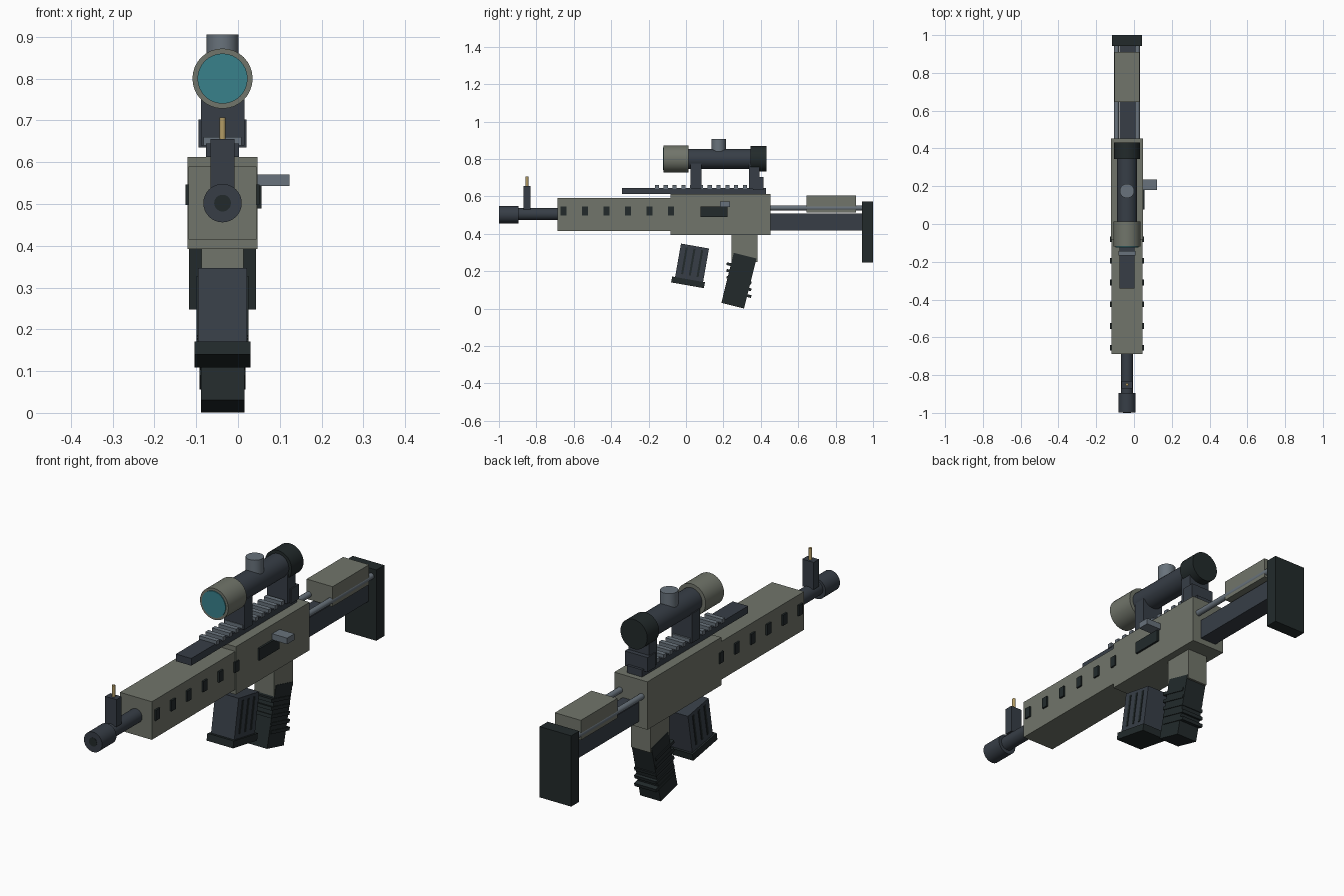
import bpy, bmesh
from math import radians, sin, cos
from mathutils import Matrix, Vector

if "Cube" in bpy.data.objects:
    bpy.data.objects.remove(bpy.data.objects["Cube"])

CX = -0.037  # x of the rifle's centre plane


def mat(name, rgb):
    m = bpy.data.materials.new(name)
    m.diffuse_color = (*rgb, 1)
    m.use_nodes = True
    m.node_tree.nodes["Principled BSDF"].inputs["Base Color"].default_value = m.diffuse_color
    return m


OLIVE = mat("olive", (0.165, 0.178, 0.145))
STEEL = mat("blued_steel", (0.038, 0.048, 0.062))
BLACK = mat("black_polymer", (0.016, 0.023, 0.024))
METAL = mat("bare_metal", (0.14, 0.17, 0.20))
GLASS = mat("teal_glass", (0.04, 0.22, 0.26))
BRASS = mat("brass", (0.45, 0.33, 0.13))


def finish(name, bm, material, smooth=False):
    mesh = bpy.data.meshes.new(name)
    bm.to_mesh(mesh)
    bm.free()
    mesh.materials.append(material)
    ob = bpy.data.objects.new(name, mesh)
    bpy.context.collection.objects.link(ob)
    if smooth:
        bpy.ops.object.select_all(action='DESELECT')
        bpy.context.view_layer.objects.active = ob
        ob.select_set(True)
        bpy.ops.object.shade_smooth_by_angle(angle=radians(40))
    return ob


def block(name, size, loc, material, tilt=0):
    """Box of a given size centred at loc, tilted about x (degrees)."""
    bm = bmesh.new()
    m = (Matrix.Translation(loc) @ Matrix.Rotation(radians(tilt), 4, 'X')
         @ Matrix.Diagonal((*size, 1)))
    bmesh.ops.create_cube(bm, size=1, matrix=m)
    return finish(name, bm, material)


def box(name, width, y, z, material):
    """Box centred on the rifle plane, from y and z ranges."""
    return block(name, (width, y[1] - y[0], z[1] - z[0]),
                 (CX, sum(y) / 2, sum(z) / 2), material)


def rod(name, r, a, b, material, sides=32):
    """Cylinder of radius r from point a to point b."""
    a, b = Vector(a), Vector(b)
    d = b - a
    bm = bmesh.new()
    m = Matrix.Translation((a + b) / 2) @ d.to_track_quat('Z', 'Y').to_matrix().to_4x4()
    bmesh.ops.create_cone(bm, cap_ends=True, segments=sides, radius1=r,
                          radius2=r, depth=d.length, matrix=m)
    return finish(name, bm, material, smooth=True)


def tube(name, r, y, z, material):
    return rod(name, r, (CX, y[0], z), (CX, y[1], z), material)


# Barrel, muzzle and front sight
tube("muzzle", 0.046, (-0.999, -0.895), 0.502, STEEL)
tube("muzzle_bore", 0.02, (-1.0, -0.98), 0.502, BLACK)
tube("barrel", 0.032, (-0.90, -0.68), 0.505, STEEL)
box("front_sight_base", 0.058, (-0.87, -0.832), (0.53, 0.655), STEEL)
rod("front_sight_post", 0.0075, (CX, -0.85, 0.65), (CX, -0.85, 0.707), BRASS, 12)

# Handguard with vent slots
box("handguard", 0.162, (-0.688, -0.07), (0.415, 0.59), OLIVE)
for i in range(6):
    y = -0.655 + i * 0.115
    box(f"handguard_vent_{i + 1}", 0.178, (y - 0.015, y + 0.015), (0.497, 0.546), BLACK)

# Receiver, ejection port and charging handle
box("receiver", 0.168, (-0.083, 0.453), (0.392, 0.612), OLIVE)
block("ejection_port", (0.03, 0.145, 0.055), (0.041, 0.15, 0.517), BLACK)
block("charging_handle", (0.09, 0.054, 0.028), (0.078, 0.208, 0.557), METAL)

# Top rail and its teeth
box("top_rail", 0.078, (-0.342, 0.427), (0.612, 0.645), STEEL)
for i in range(11):
    y = -0.155 + i * 0.047
    box(f"rail_tooth_{i + 1}", 0.09, (y - 0.011, y + 0.011), (0.64, 0.66), METAL)

# Scope and mounts
for name, y in (("front", 0.054), ("rear", 0.365)):
    box(f"scope_mount_{name}", 0.104, (y - 0.029, y + 0.029), (0.64, 0.775), STEEL)
box("rear_sight_block", 0.115, (0.357, 0.415), (0.635, 0.702), STEEL)
tube("scope_tube", 0.054, (0.0, 0.36), 0.80, STEEL)
tube("scope_objective", 0.072, (-0.12, 0.013), 0.80, OLIVE)
tube("scope_lens", 0.06, (-0.124, -0.10), 0.80, GLASS)
tube("scope_eyepiece", 0.068, (0.345, 0.431), 0.80, BLACK)
rod("scope_turret", 0.038, (CX, 0.175, 0.80), (CX, 0.175, 0.906), METAL)

# Stock: lower beam, twin rods, cheek rest and butt plate
box("stock_beam", 0.082, (0.44, 0.95), (0.418, 0.507), STEEL)
for name, s in (("left", -1), ("right", 1)):
    x = CX + s * 0.055
    rod(f"stock_rod_{name}", 0.0135, (x, 0.44, 0.538), (x, 0.95, 0.538), METAL, 16)
box("cheek_rest", 0.132, (0.645, 0.91), (0.514, 0.605), OLIVE)
box("butt_plate", 0.16, (0.942, 1.0), (0.247, 0.572), BLACK)

# Rear grip block and ribbed grip
box("grip_mount", 0.10, (0.243, 0.382), (0.25, 0.40), OLIVE)
block("rear_grip", (0.104, 0.125, 0.275), (CX, 0.283, 0.149), BLACK, -14)
for i in range(5):
    block(f"grip_rib_{i + 1}", (0.111, 0.136, 0.015),
          (CX, 0.283, 0.224 - i * 0.036), BLACK, -14)

# Detached magazine: body, side ribs and floor plate
TILT, MID = -10, Vector((CX, 0.032, 0.243))
spin = Matrix.Rotation(radians(TILT), 3, 'X')
block("magazine_body", (0.118, 0.152, 0.185), MID, STEEL, TILT)
for i in range(3):
    block(f"magazine_rib_{i + 1}", (0.124, 0.011, 0.145),
          MID + spin @ Vector((0, (i - 1) * 0.042, 0.005)), BLACK, TILT)
block("magazine_floor_plate", (0.134, 0.178, 0.032),
      MID + spin @ Vector((0, -0.003, -0.105)), BLACK, TILT)
